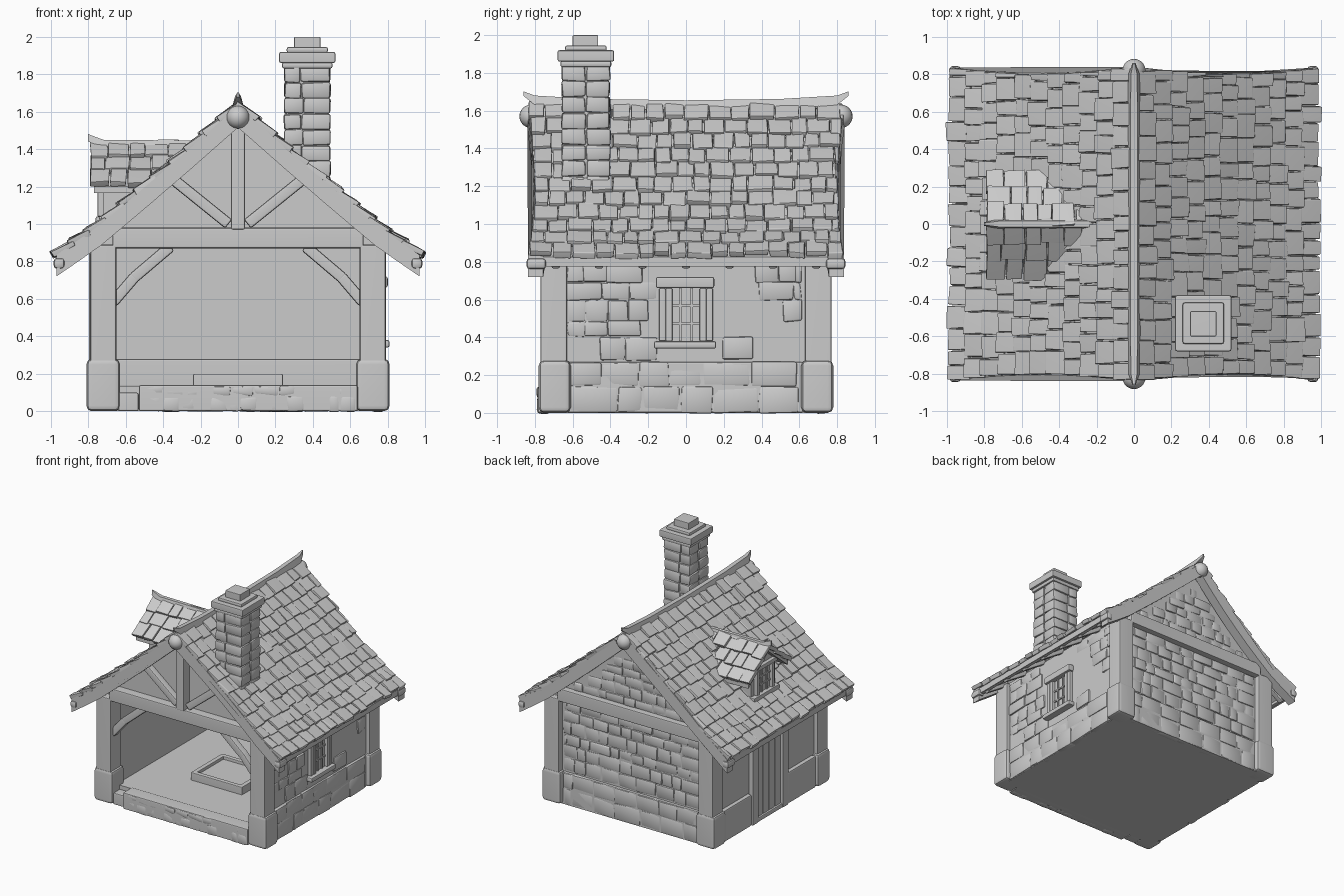
import bpy, bmesh, math, random
from mathutils import Vector, Matrix

random.seed(7)
if "Cube" in bpy.data.objects:
    bpy.data.objects.remove(bpy.data.objects["Cube"])

grey = bpy.data.materials.new("pale_grey")
grey.use_nodes = True
grey.diffuse_color = (0.6, 0.6, 0.6, 1)
grey.node_tree.nodes["Principled BSDF"].inputs["Base Color"].default_value = (0.6, 0.6, 0.6, 1)


def finish(name, bm, bevel=0.0, weighted=True):
    """Bevel, shade and link a finished bmesh."""
    bmesh.ops.recalc_face_normals(bm, faces=bm.faces)
    if bevel:
        bmesh.ops.bevel(bm, geom=bm.edges[:], offset=bevel, segments=2, profile=0.5,
                        affect='EDGES', clamp_overlap=True)
    me = bpy.data.meshes.new(name)
    bm.to_mesh(me)
    bm.free()
    me.shade_smooth()
    me.set_sharp_from_angle(angle=math.radians(40))
    me.materials.append(grey)
    ob = bpy.data.objects.new(name, me)
    bpy.context.collection.objects.link(ob)
    if weighted:
        ob.modifiers.new("flat_faces", 'WEIGHTED_NORMAL').keep_sharp = True
    return ob


def add_box(bm, centre, size, rot=Matrix.Identity(3), jitter=0.0):
    m = Matrix.Translation(centre) @ rot.to_4x4() @ Matrix.Diagonal((*size, 1))
    for v in bmesh.ops.create_cube(bm, size=1, matrix=m)["verts"]:
        v.co += Vector([random.uniform(-jitter, jitter) for _ in range(3)])


def box(name, x, y, z, bevel=0.012):
    """Box from three (low, high) ranges."""
    bm = bmesh.new()
    add_box(bm, [sum(r) / 2 for r in (x, y, z)], [r[1] - r[0] for r in (x, y, z)])
    return finish(name, bm, bevel)


def beam(name, p, q, w, h, bevel=0.012):
    """Timber between two points."""
    p, q = Vector(p), Vector(q)
    bm = bmesh.new()
    rot = (q - p).to_track_quat('Z', 'Y').to_matrix()
    add_box(bm, (p + q) / 2, (w, h, (q - p).length), rot)
    return finish(name, bm, bevel)


def prism(name, outline, a0, a1, frame, bevel=0.0):
    """Extrude an outline of (u, z) points from a0 to a1."""
    bm = bmesh.new()
    rings = [[bm.verts.new(frame(u, a(u) if callable(a) else a, z)) for u, z in outline] for a in (a0, a1)]
    for r in rings:
        bm.faces.new(r)
    for i in range(len(outline)):
        j = (i + 1) % len(outline)
        bm.faces.new((rings[0][i], rings[0][j], rings[1][j], rings[1][i]))
    return finish(name, bm, bevel)


def height(path, u):
    u = abs(u)
    for (u0, z0), (u1, z1) in zip(path, path[1:]):
        if u <= u1 or u1 == path[-1][0]:
            return z0 + (z1 - z0) * (u - u0) / (u1 - u0)


def chevron(path, top, bottom, n=8):
    us = [path[-1][0] * i / n for i in range(-n, n + 1)]
    return [(u, height(path, u) + top) for u in us] + [(u, height(path, u) + bottom) for u in us[::-1]]


def tile_slope(bm, frame, path, span, rows, width):
    """Overlapping, slightly tilted tiles down one slope."""
    end = path[-1][0]
    for r in range(rows):
        u0, u1 = end * r / rows, end * (r + 1) / rows
        du = Vector(frame(u1, 0, height(path, u1))) - Vector(frame(u0, 0, height(path, u0)))
        d = du.normalized()
        n = d.cross(Vector(frame(0, 1, 0)))
        n = n if n.z > 0 else -n
        d = (d + n * 0.12).normalized()
        a = n.cross(d).normalized()
        rot = Matrix((d, a, d.cross(a))).transposed()
        lo, hi = span((u0 + u1) / 2)
        while lo < hi - 0.02:
            w = min(random.uniform(0.75, 1.35) * width, hi - lo)
            um = (u0 + u1) / 2 + random.uniform(-0.012, 0.006)
            c = Vector(frame(um, lo + w / 2, height(path, um))) + n * random.uniform(0.006, 0.018)
            add_box(bm, c, (du.length * 1.2, w - 0.006, 0.034), rot, 0.005)
            lo += w


def stones(name, axis, face, us, vs, course, keep=lambda u, v: True, depth=0.012):
    """Rounded stones in courses on an upright wall; axis is the wall's long axis."""
    bm = bmesh.new()
    v, out = vs[0], math.copysign(1, face)
    while v < vs[1] - 0.02:
        h = min(course * random.uniform(0.75, 1.25), vs[1] - v)
        u = us[0]
        while u < us[1] - 0.02:
            w = min(course * random.uniform(0.8, 2.0), us[1] - u)
            cu, cv = u + w / 2, v + h / 2
            if keep(cu, cv):
                n = face + out * (random.uniform(0.3, 1) * depth - 0.03)
                c, s = ((cu, n, cv), (w, 0.06, h)) if axis == 'x' else ((n, cu, cv), (0.06, w, h))
                add_box(bm, c, s, jitter=0.006)
            u += w
        v += h
    return finish(name, bm, 0.014, weighted=False)


def ridge(name, stations, frame):
    """Tapered ridge cap through (along, z, half width, half height)."""
    bm = bmesh.new()
    rings = [[bm.verts.new(frame(w * k, a, z + h * s)) for k, s in ((-1, -1), (1, -1), (.55, 1), (-.55, 1))]
             for a, z, w, h in stations]
    for r0, r1 in zip(rings, rings[1:]):
        for i in range(4):
            bm.faces.new((r0[i], r0[i - 1], r1[i - 1], r1[i]))
    bm.faces.new(rings[0])
    bm.faces.new(rings[-1])
    return finish(name, bm)


def window(name, face, side, y, z, bar):
    """Recessed pane with a frame and glazing bars, facing +x or -x."""
    xr = lambda a, b: tuple(sorted((face + side * a, face + side * b)))
    box(name + "_pane", xr(-.02, .004), y, z, 0)
    for e in y:
        box(name + "_jamb", xr(-.02, .03), (e - bar, e + bar), z, .006)
    for k in (-1, 1):
        c = sum(y) / 2 + k * (y[1] - y[0]) / 6
        box(name + "_bar", xr(-.01, .014), (c - .006, c + .006), z, 0)
    for k in (1, 2):
        c = z[0] + (z[1] - z[0]) * k / 3
        box(name + "_bar", xr(-.01, .014), y, (c - .006, c + .006), 0)


along_y = lambda u, a, z: (u, a, z)
along_x = lambda u, a, z: (a, u, z)
roof = [(0, 1.62), (.25, 1.4), (.5, 1.185), (.75, .975), (.97, .825)]
flare = lambda u: .805 + .035 * (2 * abs(u) - 1) ** 2

# Main roof, tiles and ridge
prism("roof_deck", chevron(roof, 0, -.05), lambda u: -flare(u) + .02, lambda u: flare(u) - .02, along_y)
bm = bmesh.new()
for s in (-1, 1):
    tile_slope(bm, lambda u, a, z: (s * u, a, z), roof, lambda u: (-flare(u), flare(u)), 11, .1)
finish("roof_tiles", bm, .006)
ridge("roof_ridge", [(-.86, 1.69, .008, .012), (-.8, 1.655, .03, .025), (-.5, 1.635, .035, .027),
                     (0, 1.63, .035, .025), (.5, 1.635, .035, .027), (.8, 1.655, .03, .025),
                     (.86, 1.69, .008, .012)], along_y)

# Gable ends: rake boards, boss, tie beam
for s, end in ((-1, "front"), (1, "back")):
    prism(end + "_rake", chevron(roof, .01, -.105), lambda u: s * flare(u), lambda u: s * (flare(u) - .08), along_y)
    bm = bmesh.new()
    bmesh.ops.create_uvsphere(bm, u_segments=20, v_segments=12, radius=.062,
                              matrix=Matrix.Translation((0, s * .82, 1.57)))
    finish(end + "_boss", bm)
    box(end + "_tie_beam", (-.67, .67), tuple(sorted((s * .65, s * .77))), (.87, .98))
    for k in (-1, 1):
        beam(end + "_rake_scroll", (k * .955, s * .845, .79), (k * .955, s * .74, .79), .06, .06, .02)
gable = [(-.75, .88), (.75, .88)] + [(u, height(roof, u) - .04) for u in (.75, .5, .25, 0, -.25, -.5, -.75)]
prism("front_gable_panel", gable, -.7, -.66, along_y)
prism("back_gable_wall", gable, .62, .72, along_y)
stones("back_gable_stones", 'x', .72, (-.68, .68), (.98, 1.5), .085,
       lambda u, v: v < height(roof, abs(u) + .05) - .1)

# Front truss
box("king_post", (-.038, .038), (-.78, -.68), (.97, 1.53))
for s in (-1, 1):
    beam("truss_brace", (s * .05, -.725, 1.0), (s * .36, -.725, 1.25), .06, .06)
    for p, q in (((.67, .58), (.55, .72)), ((.56, .71), (.36, .88))):
        beam("knee_brace", (s * p[0], -.71, p[1]), (s * q[0], -.71, q[1]), .06, .06)

# Corner posts on base stones
for sx in (-1, 1):
    for sy in (-1, 1):
        rng = lambda s, a, b: tuple(sorted((s * a, s * b)))
        box("corner_post", rng(sx, .65, .79), rng(sy, .63, .77), (.25, .89))
        box("corner_base_stone", rng(sx, .63, .81), rng(sy, .61, .78), (0, .28), .03)

# Walls, floor and ceiling
box("floor", (-.76, .76), (-.68, .74), (0, .135), 0)
box("ceiling", (-.7, .7), (-.68, .68), (.87, .9), 0)
box("back_wall", (-.72, .72), (.62, .72), (0, .9), 0)
box("left_wall", (.66, .755), (-.7, .7), (0, .9), 0)
box("right_wall", (-.755, -.66), (-.7, .7), (0, .9), 0)
box("inner_ledge", (-.66, .66), (.53, .63), (.13, .28))
box("back_plinth", (-.64, .64), (.7, .74), (0, .27))
box("left_plinth", (.74, .77), (-.63, .62), (0, .27))
stones("back_stones", 'x', .72, (-.64, .64), (.28, .87), .1)
stones("back_plinth_stones", 'x', .74, (-.63, .63), (0, .27), .13, depth=.008)
patch = lambda y, v: not (abs(y) < .19 and .31 < v < .75) and math.sin(5 * y + 6 * v) > -.35
stones("left_stones", 'y', .755, (-.63, .61), (.28, .87), .1, patch)
stones("left_plinth_stones", 'y', .77, (-.62, .6), (0, .27), .13, depth=.008)

# Front step and hearth
box("front_step", (-.53, .64), (-.785, -.66), (0, .14))
box("low_step_stone", (-.64, -.53), (-.76, -.66), (0, .1))
stones("step_stones", 'x', -.78, (-.52, .63), (0, .135), .07, depth=.008)
box("hearth_bed", (-.22, .22), (-.26, .1), (.12, .175), 0)
for s in (-1, 1):
    box("hearth_kerb", (-.24, .24), (-.08 + s * .19 - .02, -.08 + s * .19 + .02), (.12, .2), .008)
    box("hearth_kerb", (s * .22 - .02, s * .22 + .02), (-.27, .11), (.12, .2), .008)

# Side window
window("side_window", .755, 1, (-.09, .09), (.38, .66), .018)
box("window_lintel", (.74, .8), (-.16, .15), (.66, .72))
box("window_sill", (.74, .81), (-.17, .16), (.34, .38))
for s in (-1, 1):
    box("window_outer_jamb", (.74, .785), (s * .125 - .018, s * .125 + .018), (.38, .66), .008)

# Door wall
for i in range(4):
    y = -.16 + i * .08
    box("door_plank", (-.775, -.74), (y + .003, y + .077), (.02, .82), .006)
for s in (-1, 1):
    box("door_post", (-.795, -.73), (s * .2 - .04, s * .2 + .04), (0, .88))
    box("right_plinth", (-.79, -.74), (s * .43 - .19, s * .43 + .19), (0, .27), .02)
box("door_sill", (-.79, -.72), (-.17, .17), (0, .04))

# Eave rails and rafter tails
for s in (-1, 1):
    beam("eave_rail", (s * .95, -.8, .795), (s * .95, .8, .795), .035, .035, .01)
    for i in range(7):
        y = -.69 + i * .23
        beam("rafter_tail", (s * .74, y, .92), (s * .955, y, .78), .045, .045, .01)

# Chimney
box("chimney_core", (.26, .48), (-.645, -.415), (1.0, 1.85), 0)
bm = bmesh.new()
for r in range(10):
    z, split = 1.0 + r * .084, random.uniform(-.05, .05)
    for k in (-1, 1):
        w = .123 + k * split
        for y in (-.595, -.465):
            add_box(bm, (.37 + k * (.123 - w / 2), y, z + .042), (w, .125, .084), jitter=.005)
finish("chimney_stones", bm, .012, weighted=False)
box("chimney_collar", (.235, .505), (-.665, -.395), (1.83, 1.865))
bm = bmesh.new()
add_box(bm, (.37, -.53, 1.89), (.3, .3, .06))
add_box(bm, (.37, -.53, 1.93), (.22, .22, .03))
finish("chimney_cap", bm, .01)
box("chimney_pot", (.3, .44), (-.6, -.465), (1.9, 2.0), .006)

# Dormer
dormer = [(0, 1.415), (.14, 1.3), (.265, 1.2)]
prism("dormer_deck", chevron(dormer, 0, -.035, 4), -.77, -.22, along_x)
bm = bmesh.new()
for s in (-1, 1):
    tile_slope(bm, lambda u, a, z: (a, s * u, z), dormer, lambda u: (-.79, -.25 - u * .6), 3, .1)
finish("dormer_tiles", bm, .006)
ridge("dormer_ridge", [(-.8, 1.46, .01, .02), (-.72, 1.43, .028, .02), (-.22, 1.425, .028, .02)], along_x)
prism("dormer_walls", [(-.16, .95), (.16, .95), (.16, 1.26), (0, 1.39), (-.16, 1.26)], -.72, -.35, along_x)
window("dormer_window", -.72, -1, (-.1, .1), (1.04, 1.24), .018)
box("dormer_sill", (-.76, -.7), (-.17, .17), (1.0, 1.04), .008)
box("dormer_lintel", (-.75, -.7), (-.16, .16), (1.24, 1.275), .008)
